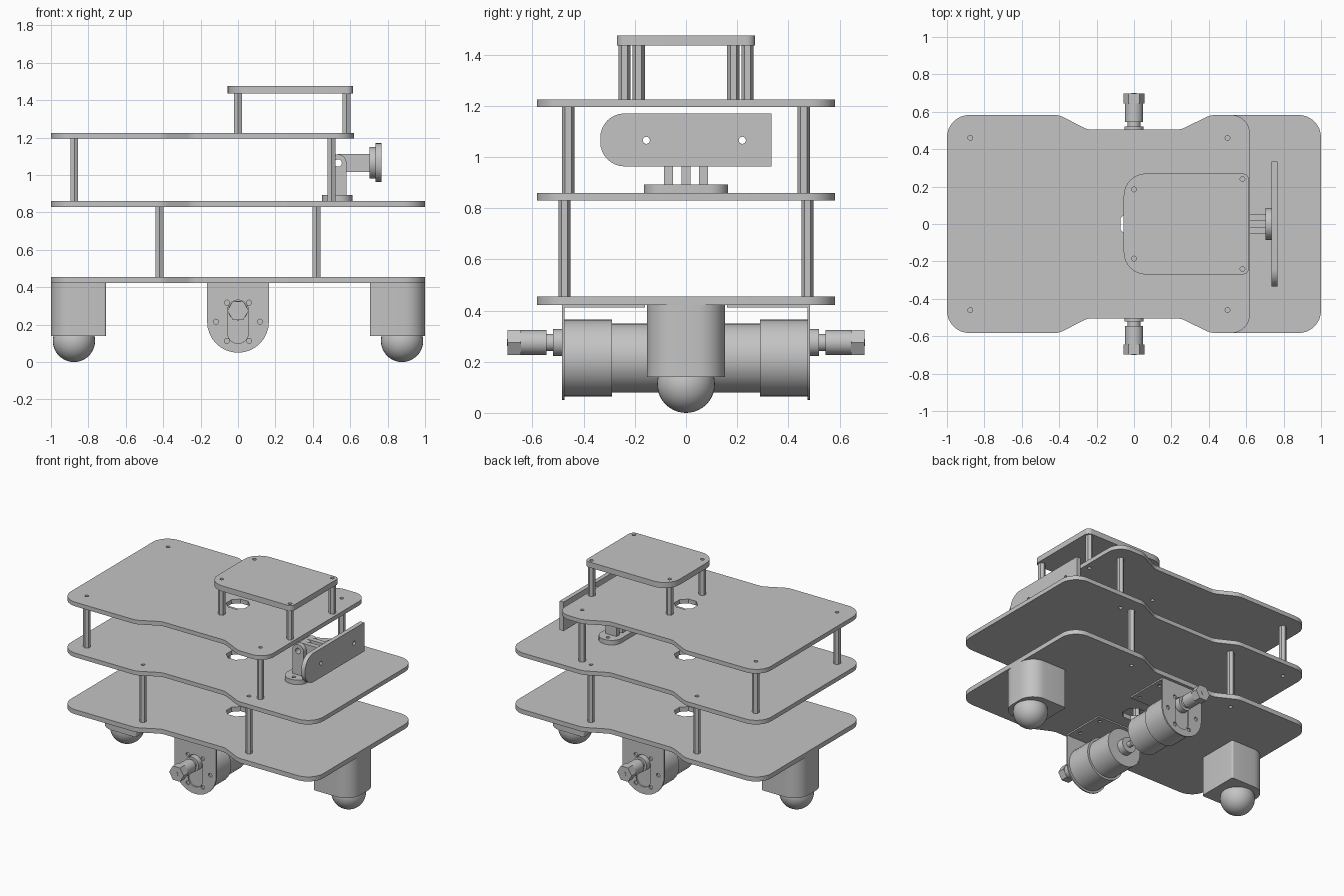
import bpy, bmesh, math
from mathutils import Matrix, Vector

old = bpy.data.objects.get("Cube")
if old:
    bpy.data.objects.remove(old, do_unlink=True)

GREY = (0.55, 0.55, 0.55, 1)
mat = bpy.data.materials.new("plain grey")
mat.use_nodes = True
mat.diffuse_color = GREY
mat.node_tree.nodes["Principled BSDF"].inputs["Base Color"].default_value = GREY

# Drawing planes: local u, v, w columns mapped to the world
PLANES = {
    "xy": Matrix.Identity(3),
    "xz": Matrix(((1, 0, 0), (0, 0, -1), (0, 1, 0))),
    "yz": Matrix(((0, 0, 1), (1, 0, 0), (0, 1, 0))),
}


def finish(name, bm):
    bmesh.ops.remove_doubles(bm, verts=bm.verts, dist=1e-5)
    bmesh.ops.recalc_face_normals(bm, faces=bm.faces)
    mesh = bpy.data.meshes.new(name)
    bm.to_mesh(mesh)
    bm.free()
    mesh.materials.append(mat)
    ob = bpy.data.objects.new(name, mesh)
    bpy.context.collection.objects.link(ob)
    bpy.ops.object.select_all(action="DESELECT")
    ob.select_set(True)
    bpy.context.view_layer.objects.active = ob
    bpy.ops.object.shade_smooth_by_angle(angle=math.radians(35))
    return ob


def ring(u, v, r, n=16, turn=0.0):
    step = math.tau / n
    return [Vector((u + r * math.cos(turn + i * step), v + r * math.sin(turn + i * step)))
            for i in range(n)]


def fillet(corners, n=8):
    """Round each (u, v, radius) corner of a polygon."""
    out = []
    for i, (u, v, r) in enumerate(corners):
        p = Vector((u, v))
        if r == 0:
            out.append(p)
            continue
        a = (Vector(corners[i - 1][:2]) - p).normalized()
        b = (Vector(corners[(i + 1) % len(corners)][:2]) - p).normalized()
        half = a.angle(b) / 2
        t = r / math.tan(half)
        c = p + (a + b).normalized() * r / math.sin(half)
        start = p + a * t - c
        sweep = start.angle_signed(p + b * t - c)
        for k in range(n + 1):
            # angle_signed is clockwise positive
            out.append(c + Matrix.Rotation(-sweep * k / n, 2) @ start)
    return out


def box(u0, u1, v0, v1, r0=0.0, r1=0.0):
    """Rectangle with radius r0 at the low-u end and r1 at the high-u end."""
    return fillet([(u0, v0, r0), (u1, v0, r1), (u1, v1, r1), (u0, v1, r0)])


def slab(name, outline, holes, plane, low, high):
    """Fill an outline with holes and give it thickness along the plane's normal."""
    cu = bpy.data.curves.new(name, "CURVE")
    cu.dimensions, cu.fill_mode = "2D", "BOTH"
    cu.extrude = (high - low) / 2
    for pts in [outline] + holes:
        sp = cu.splines.new("POLY")
        sp.points.add(len(pts) - 1)
        for q, p in zip(sp.points, pts):
            q.co = (p.x, p.y, 0, 1)
        sp.use_cyclic_u = True
    tmp = bpy.data.objects.new(name + " curve", cu)
    mesh = bpy.data.meshes.new_from_object(tmp)
    bm = bmesh.new()
    bm.from_mesh(mesh)
    bpy.data.objects.remove(tmp)
    bpy.data.curves.remove(cu)
    bpy.data.meshes.remove(mesh)
    normal = PLANES[plane] @ Vector((0, 0, 1))
    bm.transform(Matrix.Translation(normal * (low + high) / 2) @ PLANES[plane].to_4x4())
    return finish(name, bm)


def rod(name, start, end, r, sides=32, turn=0.0):
    start, end = Vector(start), Vector(end)
    d = end - start
    bm = bmesh.new()
    bmesh.ops.create_cone(bm, cap_ends=True, segments=sides, radius1=r, radius2=r, depth=d.length)
    rot = d.to_track_quat("Z", "Y").to_matrix().to_4x4() @ Matrix.Rotation(turn, 4, "Z")
    bm.transform(Matrix.Translation((start + end) / 2) @ rot)
    return finish(name, bm)


def deck_outline(right, corner):
    """Half of the waisted deck, mirrored across y."""
    top = [(-1, .583, .12), (-.4, .583, .12), (-.25, .505, .1),
           (.25, .505, .1), (.41, .583, .12), (right, .583, corner)]
    return fillet(top + [(x, -y, r) for x, y, r in reversed(top)])


# Decks with a cable opening and screw holes
def mirrored(points):
    return [(x, s * y) for x, y in points for s in (-1, 1)]


low_posts = mirrored([(-.42, .475), (.42, .475)])
mid_posts = mirrored([(-.875, .46), (.5, .46)])
top_posts = mirrored([(0, .185), (.58, .24)])


def screws(points):
    return [ring(x, y, .013, 12) for x, y in points]


opening = [ring(0, 0, .078, 8, math.pi / 8)]
slab("lower_deck", deck_outline(1, .12), opening + screws(low_posts), "xy", .422, .455)
slab("middle_deck", deck_outline(1, .12), opening + screws(low_posts + mid_posts), "xy", .83, .86)
slab("upper_deck", deck_outline(.62, .1), opening + screws(mid_posts + top_posts), "xy", 1.195, 1.225)
slab("top_platform", box(-.055, .615, -.27, .27, .12, .035), screws(top_posts), "xy", 1.435, 1.475)

# Hexagonal standoffs
for label, posts, z0, z1 in (("lower", low_posts, .455, .83),
                             ("middle", mid_posts, .86, 1.195),
                             ("top", top_posts, 1.225, 1.435)):
    for x, y in posts:
        rod(label + "_standoff", (x, y, z0), (x, y, z1), .024, 6)

# Ball casters at both ends
for s in (-1, 1):
    pts = [(.705, -.153, .012), (1, -.153, .11), (1, .153, .11), (.705, .153, .012)]
    slab("caster_housing", fillet([(s * x, y, r) for x, y, r in pts]), [], "xy", .14, .422)
    bm = bmesh.new()
    bmesh.ops.create_uvsphere(bm, u_segments=32, v_segments=20, radius=.113)
    bm.transform(Matrix.Translation((s * .877, 0, .113)))
    finish("caster_ball", bm)

# Motors, shafts and their angle brackets
AXIS, SHAFT = .215, .275
for s in (-1, 1):
    for name, a, b, r, z in (("motor_gearbox", .29, .474, .15, AXIS),
                             ("motor_body", .1, .29, .135, AXIS),
                             ("motor_rear_boss", .05, .1, .055, AXIS),
                             ("motor_rear_shaft", .015, .05, .02, AXIS),
                             ("shaft_boss", .47, .52, .052, SHAFT),
                             ("drive_shaft", .52, .545, .034, SHAFT),
                             ("wheel_coupler", .545, .645, .048, SHAFT)):
        rod(name, (0, s * a, z), (0, s * b, z), r)
    rod("hex_hub", (0, s * .645, SHAFT), (0, s * .697, SHAFT), .057, 6, math.pi / 6)
    rod("hub_screw", (0, s * .697, SHAFT), (0, s * .7, SHAFT), .014, 12)
    face = fillet([(-.165, .422, 0), (-.165, .05, .1649), (.165, .05, .1649), (.165, .422, 0)])
    slot = fillet([(-.056, .1, .0559), (.056, .1, .0559), (.056, .331, .0559), (-.056, .331, .0559)])
    bolts = [ring(p.x, p.y, .014, 12) for p in ring(0, AXIS, .118, 6)]
    lo, hi = sorted((-s * .474, -s * .484))
    slab("motor_bracket_face", face, [slot] + bolts, "xz", lo, hi)
    lo, hi = sorted((s * .16, s * .484))
    slab("motor_bracket_flange", box(-.165, .165, lo, hi),
         screws([(x, s * y) for x in (-.12, .12) for y in (.2, .4)]), "xy", .412, .422)

# Hinged sensor mount
PIN = (.535, 1.064)
pin_hole = [ring(*PIN, .02)]
slab("mount_base", box(.45, .612, -.165, .165, .075, .075),
     screws([(.53, -.125), (.53, .125)]), "xy", .86, .893)
upright = fillet([(.49, .89, 0), (.58, .89, 0), (.58, 1.11, .0449), (.49, 1.11, .0449)])
for y in (-.068, 0, .068):
    slab("mount_upright", upright, pin_hole, "xz", y - .017, y + .017)
for y in (-.035, .035):
    slab("mount_arm", box(.489, .705, 1.017, 1.111, .0465), pin_hole, "xz", y - .018, y + .018)
rod("mount_disc", (.702, 0, 1.065), (.736, 0, 1.065), .085)

# Sensor plate with one rounded end
slab("sensor_plate", box(-.335, .335, .963, 1.17, .095),
     [ring(y, 1.065, .014) for y in (-.155, .22)], "yz", .735, .766)
